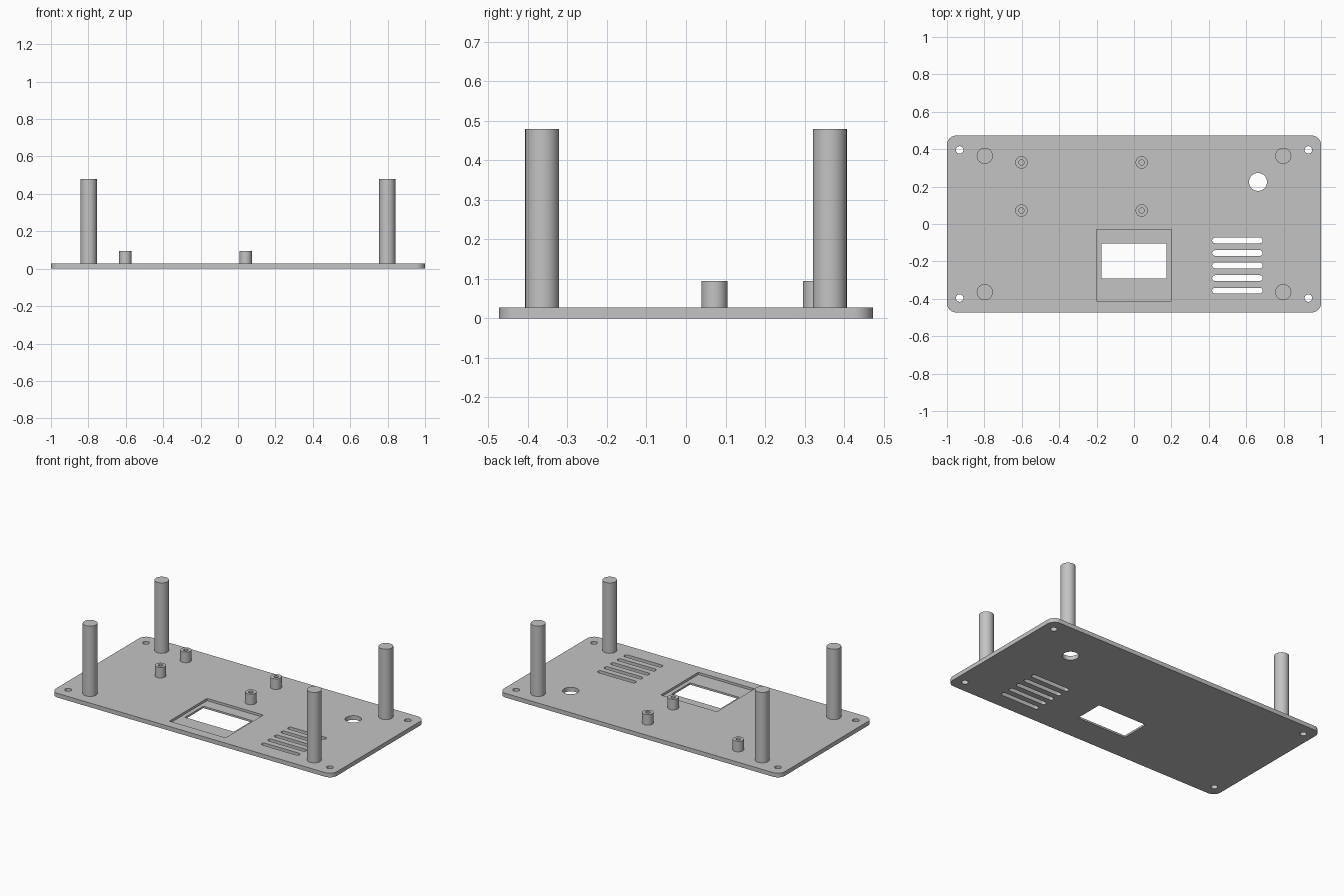
import bpy, bmesh
from math import cos, sin, pi, radians

cube = bpy.data.objects.get("Cube")
if cube:
    bpy.data.objects.remove(cube, do_unlink=True)

grey = bpy.data.materials.new("plain grey")
grey.use_nodes = True
colour = (0.55, 0.55, 0.55, 1)
grey.diffuse_color = colour
grey.node_tree.nodes["Principled BSDF"].inputs["Base Color"].default_value = colour

THICK = 0.027


def outline(cx, cy, w, h, r=0.0, seg=10):
    """Rounded rectangle; becomes a circle or a slot when r is half a side."""
    pts = []
    for q, (sx, sy) in enumerate([(1, 1), (-1, 1), (-1, -1), (1, -1)]):
        for i in range(seg + 1 if r else 1):
            a = (q + i / seg) * pi / 2
            p = (cx + sx * (w / 2 - r) + r * cos(a), cy + sy * (h / 2 - r) + r * sin(a))
            if all(abs(p[0] - o[0]) + abs(p[1] - o[1]) > 1e-5 for o in pts):
                pts.append(p)
    return pts


def circle(x, y, r):
    return outline(x, y, 2 * r, 2 * r, r)


def prism(name, pts, z0, z1):
    bm = bmesh.new()
    base = bm.faces.new([bm.verts.new((x, y, z0)) for x, y in pts])
    top = bmesh.ops.extrude_face_region(bm, geom=[base])["geom"]
    bmesh.ops.translate(bm, vec=(0, 0, z1 - z0),
                        verts=[v for v in top if isinstance(v, bmesh.types.BMVert)])
    bmesh.ops.recalc_face_normals(bm, faces=bm.faces[:])
    mesh = bpy.data.meshes.new(name)
    bm.to_mesh(mesh)
    bm.free()
    mesh.materials.append(grey)
    obj = bpy.data.objects.new(name, mesh)
    bpy.context.collection.objects.link(obj)
    return obj


def activate(obj):
    bpy.ops.object.select_all(action='DESELECT')
    obj.select_set(True)
    bpy.context.view_layer.objects.active = obj


def cut(obj, pts, z0, z1):
    cutter = prism("cutter", pts, z0, z1)
    cutter.hide_render = True
    mod = obj.modifiers.new("cut", 'BOOLEAN')
    mod.operation = 'DIFFERENCE'
    mod.solver = 'EXACT'
    mod.object = cutter
    activate(obj)
    bpy.ops.object.modifier_apply(modifier=mod.name)
    bpy.data.objects.remove(cutter, do_unlink=True)


def smooth(obj):
    activate(obj)
    bpy.ops.object.shade_smooth_by_angle(angle=radians(30))


# Base plate with rounded corners
plate = prism("base_plate", outline(0, 0, 2, 0.946, 0.05), 0, THICK)

# Display opening with a recessed ledge
cut(plate, outline(0, -0.22, 0.4, 0.383), 0.012, 0.1)
cut(plate, outline(0, -0.197, 0.348, 0.187), -0.1, 0.1)

# Corner screw holes and cable hole
for sx in (-1, 1):
    for sy in (-1, 1):
        cut(plate, circle(0.932 * sx, 0.396 * sy, 0.02), -0.1, 0.1)
cut(plate, circle(0.663, 0.225, 0.048), -0.1, 0.1)

# Ventilation slots
for i in range(5):
    cut(plate, outline(0.553, -0.088 - 0.067 * i, 0.27, 0.03, 0.0149), -0.1, 0.1)
smooth(plate)

# Tall corner posts
for sx, side in ((-1, "right"), (1, "left")):
    for sy, end in ((-1, "front"), (1, "back")):
        smooth(prism(f"post_{end}_{side}", circle(0.798 * sx, 0.364 * sy, 0.043),
                     THICK - 0.005, 0.48))

# Short hollow standoffs for a circuit board
for x, side in ((-0.602, "right"), (0.041, "left")):
    for y, end in ((0.072, "front"), (0.329, "back")):
        standoff = prism(f"standoff_{end}_{side}", circle(x, y, 0.033), THICK - 0.005, 0.095)
        cut(standoff, circle(x, y, 0.014), THICK, 0.2)
        smooth(standoff)
